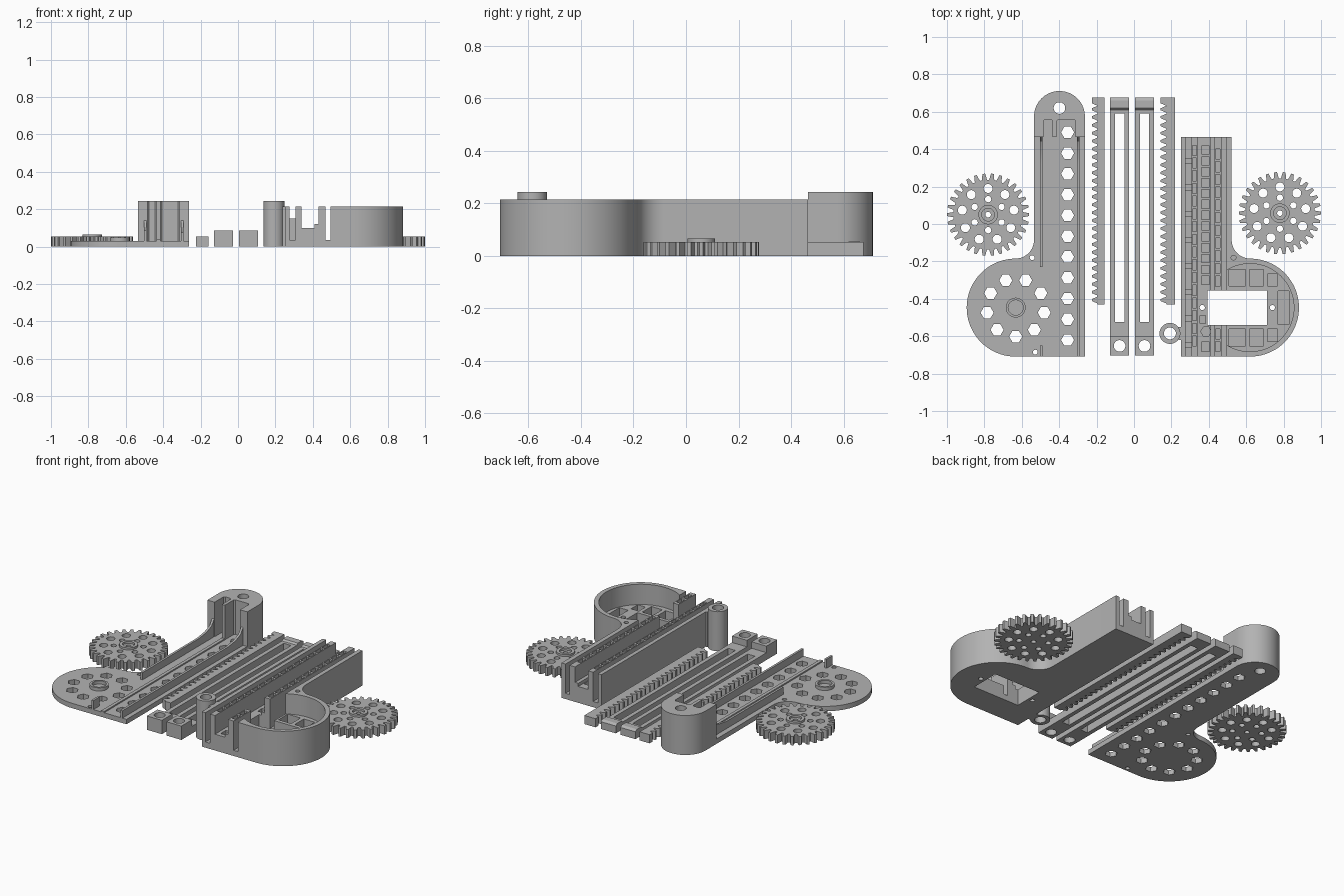
import bpy, bmesh
from math import cos, sin, pi, radians
from mathutils import Matrix

cube = bpy.data.objects.get("Cube")
if cube:
    bpy.data.objects.remove(cube, do_unlink=True)

grey = bpy.data.materials.new("plain grey")
grey.use_nodes = True
grey.diffuse_color = (0.45, 0.45, 0.45, 1)
grey.node_tree.nodes["Principled BSDF"].inputs["Base Color"].default_value = grey.diffuse_color


def arc(x, y, r, a0, a1, n=24):
    steps = [radians(a0 + (a1 - a0) * i / n) for i in range(n + 1)]
    return [(x + r * cos(a), y + r * sin(a)) for a in steps]


def circle(x, y, r, n=32):
    return arc(x, y, r, 0, 360, n)[:-1]


def hexagon(x, y, r=0.035):
    return circle(x, y, r, 6)


def rect(x0, y0, x1, y1):
    return [(x0, y0), (x1, y0), (x1, y1), (x0, y1)]


def slab(name, loops, z0, z1, turn=None):
    """Extrude an outline (first loop) with holes (other loops)."""
    curve = bpy.data.curves.new(name, "CURVE")
    curve.dimensions = "2D"
    curve.fill_mode = "BOTH"
    curve.extrude = (z1 - z0) / 2
    for loop in loops:
        spline = curve.splines.new("POLY")
        spline.points.add(len(loop) - 1)
        for point, (x, y) in zip(spline.points, loop):
            point.co = (x, y, 0, 1)
        spline.use_cyclic_u = True
    temp = bpy.data.objects.new(name, curve)
    bpy.context.collection.objects.link(temp)
    graph = bpy.context.evaluated_depsgraph_get()
    mesh = bpy.data.meshes.new_from_object(temp.evaluated_get(graph))
    bpy.data.objects.remove(temp, do_unlink=True)
    bm = bmesh.new()
    bm.from_mesh(mesh)
    bmesh.ops.translate(bm, verts=bm.verts, vec=(0, 0, (z0 + z1) / 2))
    if turn:
        bmesh.ops.transform(bm, matrix=turn, verts=bm.verts)
    bmesh.ops.remove_doubles(bm, verts=bm.verts, dist=0.0002)
    bmesh.ops.recalc_face_normals(bm, faces=bm.faces)
    bm.to_mesh(mesh)
    bm.free()
    mesh.materials.clear()
    mesh.materials.append(grey)
    obj = bpy.data.objects.new(name, mesh)
    bpy.context.collection.objects.link(obj)
    bpy.ops.object.select_all(action="DESELECT")
    obj.select_set(True)
    bpy.context.view_layer.objects.active = obj
    bpy.ops.object.shade_smooth_by_angle(angle=radians(30))
    return obj


# Turns a (y, z) profile extruded along z into one extruded along x
SIDE = Matrix(((0, 0, 1, 0), (1, 0, 0, 0), (0, 1, 0, 0), (0, 0, 0, 1)))

# Shared outline: long bar, round drum, fillet between them
IN, OUT, CX, CY, R = 0.25, 0.522, 0.62, -0.447, 0.262
FRONT, BACK = CY - R, 0.465
fillet = arc(OUT + 0.1, CY + 0.362, 0.1, 180, 270, 12)
drum = arc(CX, CY, R, 90, -90, 40)[1:]
HOLE = (0.393, -0.54, 0.71, -0.355)
screws = [circle(0.365, CY, 0.014, 16), circle(0.74, CY, 0.014, 16)]
corners = [circle(0.532, -0.18, 0.013, 16), circle(0.515, -0.685, 0.013, 16)]

# Case floor
outline = [(IN, FRONT), (IN, BACK), (OUT, BACK)] + fillet + drum
slab("case_floor", [outline, rect(*HOLE)] + screws, 0, 0.035)

# Case outer walls
slab("case_inner_wall", [rect(IN, FRONT, 0.275, BACK)], 0.035, 0.215)
shell = [(0.495, BACK), (OUT, BACK)] + fillet + drum + [(0.495, FRONT)]
shell += arc(CX, CY, 0.235, -122, 122, 48)
slab("case_drum_wall", [shell, corners[0]], 0.035, 0.215)


def pockets(x0, x1, y0, y1, pitch, gap=0.014):
    n = int((y1 - y0) / pitch)
    return [rect(x0, y0 + i * pitch + gap / 2, x1, y0 + (i + 1) * pitch - gap / 2) for i in range(n)]


# Case ribs with lightening pockets
slab("case_rib_left", [rect(0.307, FRONT, 0.34, BACK)]
     + pockets(0.313, 0.334, -0.66, 0.44, 0.068), 0.035, 0.215)
slab("case_rib_right_back", [rect(0.43, HOLE[3], 0.467, BACK)]
     + pockets(0.437, 0.46, -0.34, 0.45, 0.068), 0.035, 0.215)
slab("case_rib_right_front", [rect(0.43, FRONT, 0.467, HOLE[1])]
     + pockets(0.437, 0.46, -0.69, -0.55, 0.068), 0.035, 0.215)

# Case central channel and its step
channel = [(0.34, FRONT), (0.43, FRONT), (0.43, HOLE[1]), (HOLE[0], HOLE[1]),
           (HOLE[0], HOLE[3]), (0.43, HOLE[3]), (0.43, BACK), (0.34, BACK)]
slab("case_channel", [channel, screws[0], hexagon(0.385, -0.575, 0.028)]
     + pockets(0.36, 0.404, -0.33, 0.44, 0.058)
     + pockets(0.353, 0.383, -0.54, -0.48, 0.058)
     + pockets(0.36, 0.404, -0.69, -0.62, 0.065), 0.035, 0.10)
slab("channel_step_back", [rect(0.408, HOLE[3], 0.43, BACK)], 0.10, 0.12)
slab("channel_step_front", [rect(0.408, FRONT, 0.43, HOLE[1])], 0.10, 0.12)

# Small stops in the narrow slot
for i in range(8):
    y = -0.66 + i * 0.14
    slab("slot_stop", [rect(0.275, y, 0.307, y + 0.03)], 0.035, 0.15)

# Drum floor with pockets
bed = arc(CX, CY, 0.235, 122, -122, 48)
bed += [(0.495, HOLE[1]), HOLE[2:0:-1], HOLE[2:], (0.495, HOLE[3])]
cells = [rect(0.77, CY - 0.09, 0.83, CY + 0.09)]
for s in (-1, 1):
    for x0, x1, top in ((0.508, 0.595, 0.205), (0.618, 0.692, 0.205), (0.715, 0.768, 0.18)):
        cells.append(rect(x0, CY + s * 0.115, x1, CY + s * top))
slab("drum_floor", [bed, screws[1]] + cells, 0.035, 0.09)

# Case lug
slab("lug", [circle(0.192, -0.585, 0.056), circle(0.192, -0.585, 0.032)], 0, 0.243)
slab("lug_bridge", [rect(0.238, -0.62, 0.252, -0.55)], 0, 0.215)


def flip(loop):
    return [(-x - 0.0125, y) for x, y in loop]


# Lid plate
LX, TX, TR = -CX - 0.0125, -0.3985, 0.136
cap = arc(TX, 0.575, TR, 0, 180, 32)
lid = cap + flip(fillet + drum + [(IN, FRONT)])
row = [hexagon(-0.355, 0.49 - 0.111 * i) for i in range(11)]
ring = [hexagon(LX + 0.155 * cos(radians(270 + 40 * i)), CY + 0.155 * sin(radians(270 + 40 * i)))
        for i in range(9)]
bore = circle(TX, 0.62, 0.031)
slab("lid_plate", [lid, bore] + row + ring + [flip(c) for c in corners], 0, 0.03)

# Lid tower with two open slots
tower = cap + [(-0.5345, BACK)]
for x0, x1 in ((-0.485, -0.435), (-0.415, -0.312)):
    tower += [(x0, BACK), (x0, 0.55), (x0 + 0.008, 0.558), (x1 - 0.008, 0.558), (x1, 0.55), (x1, BACK)]
tower += [(-0.2625, BACK)]
slab("lid_tower", [tower, bore], 0.03, 0.243)

# Lid rails rising into the tower, drum boss
for name, x, y0 in (("lid_rail_outer", -0.502, -0.23), ("lid_rail_inner", -0.305, FRONT)):
    rail = [(y0, 0.03), (y0, 0.075), (0.32, 0.075), (0.39, 0.085), (0.44, 0.105), (BACK, 0.14), (BACK, 0.03)]
    slab(name, [rail], x, x + 0.014, SIDE)
slab("lid_rail_stub", [rect(-0.502, FRONT, -0.488, -0.65)], 0.03, 0.085)
slab("lid_middle_ridge", [rect(-0.435, FRONT, -0.415, BACK)], 0.03, 0.038)
slab("drum_boss", [circle(LX, CY, 0.053), circle(LX, CY, 0.04)], 0.03, 0.05)

# Gears
TEETH = 30
for name, gx, gy in (("left_gear", 0.78, 0.058), ("right_gear", -0.78, 0.05)):
    teeth = []
    for i in range(TEETH):
        for r, off in ((0.186, -0.36), (0.22, -0.16), (0.22, 0.16), (0.186, 0.36)):
            a = 2 * pi * (i + off) / TEETH
            teeth.append((gx + r * cos(a), gy + r * sin(a)))
    holes = [circle(gx, gy, 0.015, 16)]
    for count, dist, r in ((9, 0.14, 0.024), (6, 0.083, 0.017)):
        for i in range(count):
            a = pi / 2 + 2 * pi * i / count
            holes.append(circle(gx + dist * cos(a), gy + dist * sin(a), r, 20))
    slab(name, [teeth] + holes, 0, 0.053)
    slab(name + "_hub", [circle(gx, gy, 0.052), circle(gx, gy, 0.034)], 0.053, 0.066)

# Toothed racks
PITCH = 0.0425
for name, x0, x1 in (("right_rack", -0.225, -0.157), ("left_rack", 0.143, 0.22)):
    rack = [(x1, 0.675), (x1, -0.43), (x0 + 0.03, -0.43)]
    for i in range(25):
        y = -0.425 + i * PITCH
        rack += [(x0 + 0.03, y), (x0, y + 0.013), (x0, y + 0.024), (x0 + 0.03, y + 0.037)]
    rack += [(x0, 0.645), (x0, 0.675)]
    slab(name, [rack], 0, 0.053)

# Slotted sliders with a drilled block at the front
for name, x0 in (("right_slider", -0.128), ("left_slider", 0.005)):
    x1 = x0 + 0.102
    eye = circle((x0 + x1) / 2, -0.652, 0.031)
    window = rect(x0 + 0.026, -0.525, x1 - 0.026, 0.59)
    slab(name, [rect(x0, -0.703, x1, 0.675), window, eye], 0, 0.045)
    slab(name + "_block", [rect(x0, -0.703, x1, -0.60), eye], 0.045, 0.085)
    end = [(0.61, 0.045), (0.62, 0.055), (0.66, 0.055), (0.675, 0.045)]
    slab(name + "_end", [end], x0, x1, SIDE)
